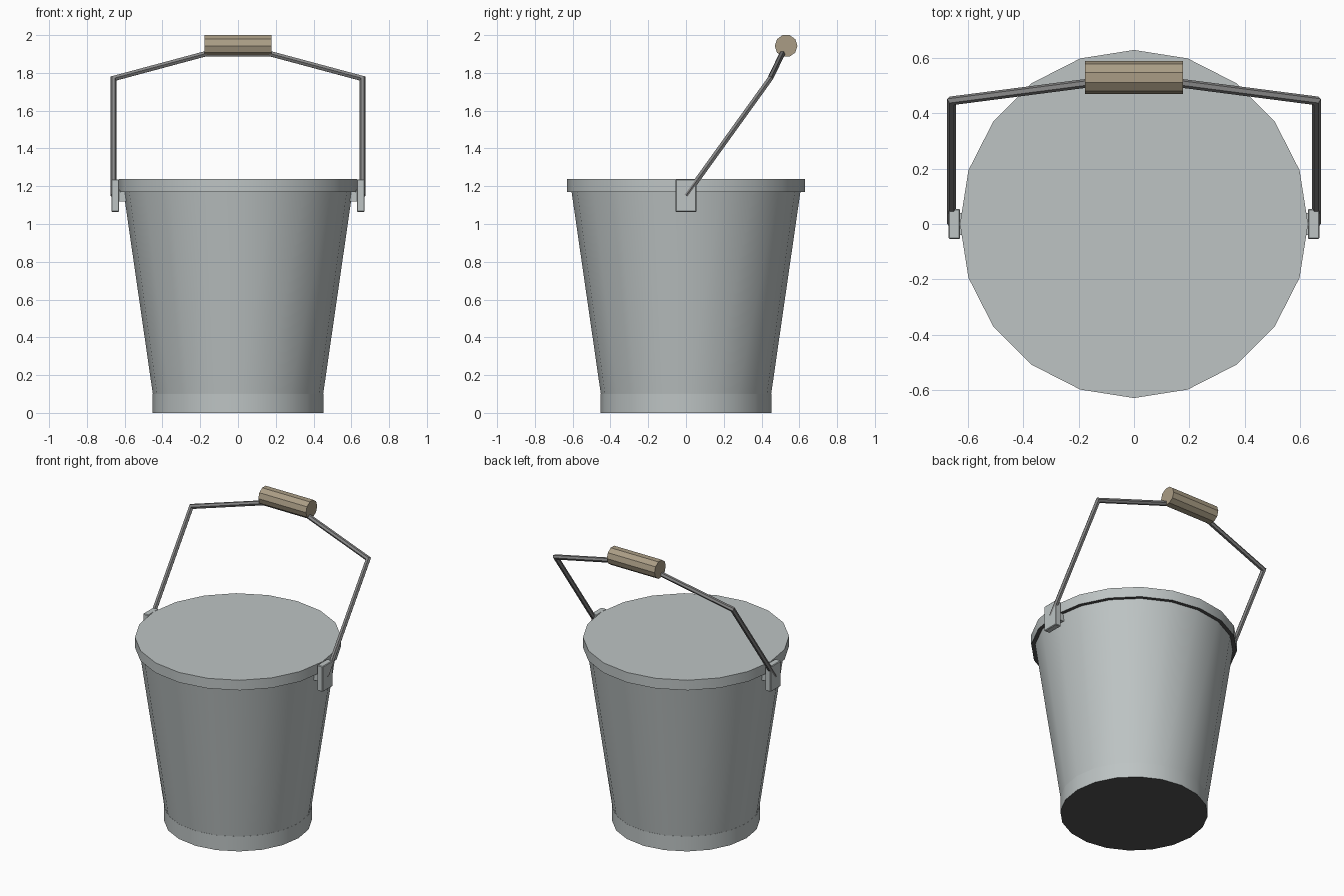
import bpy, bmesh, math
from mathutils import Vector

if "Cube" in bpy.data.objects:
    bpy.data.objects.remove(bpy.data.objects["Cube"])


def material(name, rgb):
    m = bpy.data.materials.new(name)
    m.use_nodes = True
    m.diffuse_color = (*rgb, 1)
    m.node_tree.nodes["Principled BSDF"].inputs["Base Color"].default_value = (*rgb, 1)
    return m


steel = material("galvanised steel", (0.51, 0.55, 0.55))
shadow_steel = material("blackened steel", (0.085, 0.085, 0.085))
iron = material("wire iron", (0.24, 0.24, 0.24))
wood = material("grip wood", (0.40, 0.335, 0.235))


def finish(name, bm, *mats):
    bmesh.ops.recalc_face_normals(bm, faces=bm.faces)
    if len(mats) > 1:
        # Faces pointing straight down take the second colour
        for face in bm.faces:
            face.material_index = int(face.normal.z < -0.9)
    mesh = bpy.data.meshes.new(name)
    bm.to_mesh(mesh)
    bm.free()
    for mat in mats:
        mesh.materials.append(mat)
    obj = bpy.data.objects.new(name, mesh)
    bpy.context.collection.objects.link(obj)
    bpy.ops.object.select_all(action="DESELECT")
    obj.select_set(True)
    bpy.context.view_layer.objects.active = obj
    bpy.ops.object.shade_smooth_by_angle(angle=math.radians(30))
    return obj


def bridge(bm, rings):
    """Skin a stack of rings and cap both ends."""
    for low, high in zip(rings, rings[1:]):
        for i in range(len(low)):
            j = (i + 1) % len(low)
            bm.faces.new((low[i], low[j], high[j], high[i]))
    bm.faces.new(rings[0][::-1])
    bm.faces.new(rings[-1])


def lathe(name, profile, *mats, sides=20):
    """Closed round solid from (radius, height) points."""
    bm = bmesh.new()
    bridge(bm, [[bm.verts.new((r * math.cos(i * math.tau / sides),
                               r * math.sin(i * math.tau / sides), z))
                 for i in range(sides)] for r, z in profile])
    return finish(name, bm, *mats)


def sweep(name, points, radius, sides, mat, first_dir):
    """Straight-sided rod along a path, mitred at the bends."""
    pts = [Vector(p) for p in points]
    bm = bmesh.new()
    d = (pts[1] - pts[0]).normalized()
    u = Vector(first_dir)
    u = (u - d * u.dot(d)).normalized()
    v = d.cross(u)
    ring = [pts[0] + radius * (u * math.cos(k * math.tau / sides)
                               + v * math.sin(k * math.tau / sides)) for k in range(sides)]
    rings = [[bm.verts.new(p) for p in ring]]
    for n in range(1, len(pts)):
        d = (pts[n] - pts[n - 1]).normalized()
        after = (pts[n + 1] - pts[n]).normalized() if n + 1 < len(pts) else d
        plane = (d + after).normalized()
        ring = [p + d * ((pts[n] - p).dot(plane) / d.dot(plane)) for p in ring]
        rings.append([bm.verts.new(p) for p in ring])
    bridge(bm, rings)
    return finish(name, bm, mat)


def block(name, centre, size, mat, bevel=0.0):
    bm = bmesh.new()
    bmesh.ops.create_cube(bm, size=1)
    for vert in bm.verts:
        vert.co = Vector(c + s * p for c, s, p in zip(centre, size, vert.co))
    if bevel:
        bmesh.ops.bevel(bm, geom=bm.edges[:], offset=bevel, segments=1, affect="EDGES")
    return finish(name, bm, mat)


# Pail: tapered wall, foot band with dark base, and closed rim
lathe("pail_wall", [(0.438, 0.01), (0.61, 1.2)], steel)
lathe("foot_band", [(0.452, 0), (0.452, 0.1)], steel, shadow_steel)
lathe("rim", [(0.63, 1.17), (0.63, 1.238)], steel, shadow_steel)

# Ears that carry the handle, each joined to the wall by a lug
for side, sx in (("left", 1), ("right", -1)):
    block(side + "_ear", (sx * 0.65, 0, 1.15), (0.042, 0.11, 0.172), steel, 0.004)
    block(side + "_ear_lug", (sx * 0.612, 0, 1.15), (0.05, 0.08, 0.06), steel)

# Bent wire handle leaning backwards
half = [(0.66, 0, 1.15), (0.66, 0.446, 1.77), (0.165, 0.51, 1.903)]
path = half + [(-x, y, z) for x, y, z in reversed(half)]
sweep("wire_handle", path, 0.016, 6, iron, (1, 0, 0))

# Ten-sided wooden grip
sweep("grip", [(-0.178, 0.53, 1.943), (0.178, 0.53, 1.943)], 0.06, 10, wood, (0, 1, 0))
